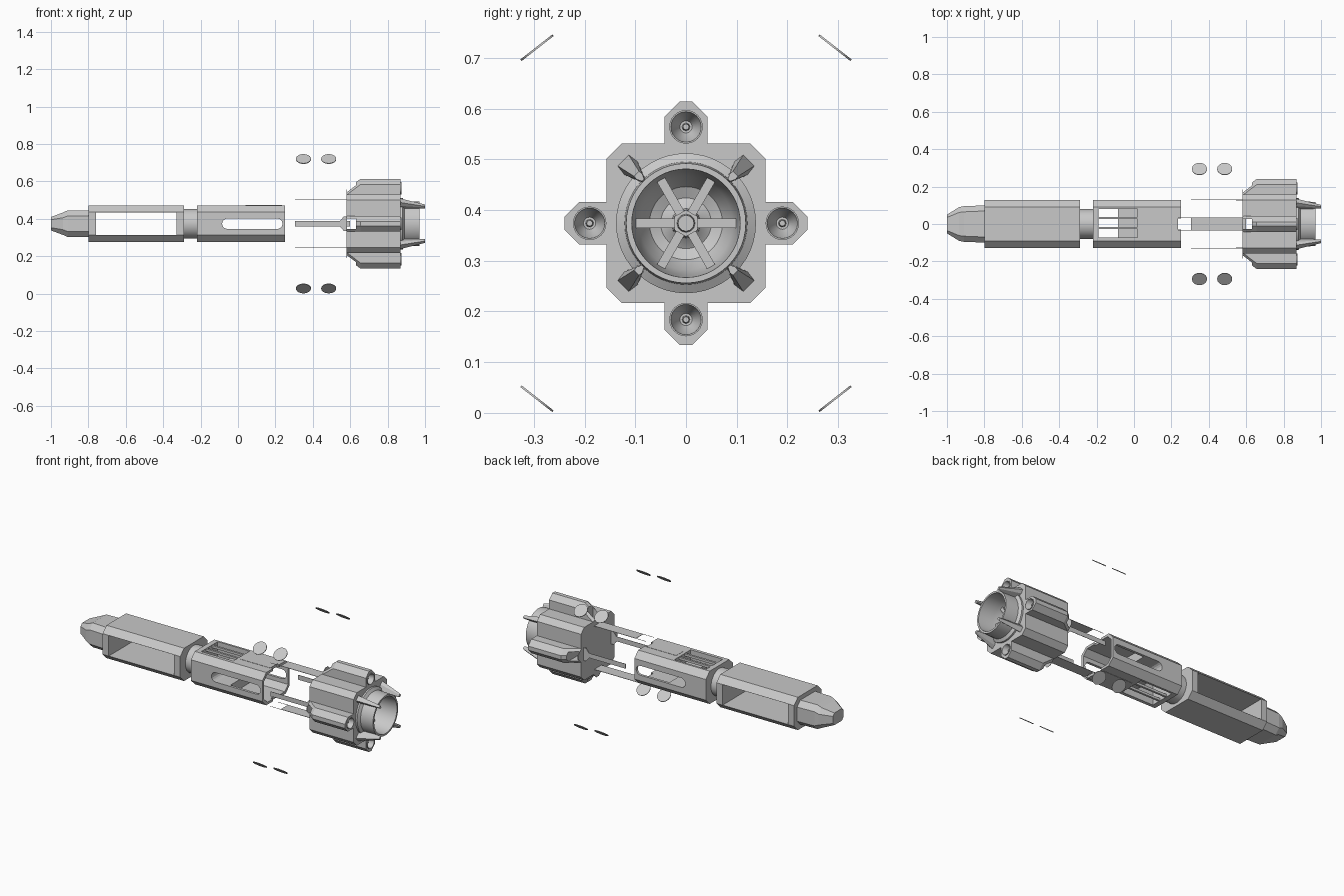
import bpy, bmesh
from math import pi, cos, sin
from mathutils import Matrix, Vector

AXIS_Z = 0.374
cube = bpy.data.objects.get("Cube")
if cube:
    bpy.data.objects.remove(cube)

grey = bpy.data.materials.new("hull_grey")
grey.use_nodes = True
grey.diffuse_color = (0.58, 0.58, 0.58, 1)
grey.node_tree.nodes["Principled BSDF"].inputs["Base Color"].default_value = (0.58, 0.58, 0.58, 1)


def finish(name, bm, smooth=False):
    bmesh.ops.recalc_face_normals(bm, faces=bm.faces[:])
    mesh = bpy.data.meshes.new(name)
    bm.to_mesh(mesh)
    bm.free()
    mesh.materials.append(grey)
    ob = bpy.data.objects.new(name, mesh)
    ob.location.z = AXIS_Z
    bpy.context.scene.collection.objects.link(ob)
    if smooth:
        bpy.ops.object.select_all(action='DESELECT')
        ob.select_set(True)
        bpy.context.view_layer.objects.active = ob
        bpy.ops.object.shade_smooth_by_angle(angle=0.6)
    return ob


def loft(name, sections, turn=0.0, smooth=False):
    """Skin matching (y, z) outlines placed along x, turned about the long axis."""
    bm = bmesh.new()
    rings = [[bm.verts.new((x, y, z)) for y, z in pts] for x, pts in sections]
    for a, b in zip(rings, rings[1:]):
        for i in range(len(a)):
            j = (i + 1) % len(a)
            bm.faces.new((a[i], a[j], b[j], b[i]))
    bm.faces.new(rings[0])
    bm.faces.new(rings[-1])
    bmesh.ops.transform(bm, matrix=Matrix.Rotation(turn, 4, 'X'), verts=bm.verts)
    return finish(name, bm, smooth)


def octagon(hy, hz, c):
    return [(hy, hz - c), (hy - c, hz), (c - hy, hz), (-hy, hz - c),
            (-hy, c - hz), (c - hy, -hz), (hy - c, -hz), (hy, c - hz)]


def rect(y0, y1, z0, z1):
    return [(y0, z0), (y1, z0), (y1, z1), (y0, z1)]


def circle(r, n=32, cy=0.0, cz=0.0):
    return [(cy + r * cos(2 * pi * i / n), cz + r * sin(2 * pi * i / n)) for i in range(n)]


def box(name, x0, x1, y0, y1, z0, z1, turn=0.0):
    return loft(name, [(x, rect(y0, y1, z0, z1)) for x in (x0, x1)], turn)


def revolve(name, profile, cy=0.0, cz=0.0, n=32):
    """Spin an (x, radius) profile about the long axis, open at both ends."""
    bm = bmesh.new()
    rings = [[bm.verts.new((x, y, z)) for y, z in circle(r, n, cy, cz)] for x, r in profile]
    for a, b in zip(rings, rings[1:]):
        for i in range(n):
            j = (i + 1) % n
            bm.faces.new((a[i], a[j], b[j], b[i]))
    return finish(name, bm, True)


def cut(ob, *cutters):
    """Subtract the cutters, keep the result and discard the cutters."""
    for c in cutters:
        m = ob.modifiers.new("cut", 'BOOLEAN')
        m.object, m.operation, m.solver = c, 'DIFFERENCE', 'EXACT'
    bpy.context.view_layer.update()
    ev = ob.evaluated_get(bpy.context.evaluated_depsgraph_get())
    mesh = bpy.data.meshes.new_from_object(ev)
    ob.modifiers.clear()
    ob.data = mesh
    for c in cutters:
        bpy.data.objects.remove(c)


# Nose
loft("nose", [(-1, octagon(.05, .036, .015)), (-.935, octagon(.09, .06, .028)),
              (-.91, octagon(.095, .072, .03)), (-.79, octagon(.1, .072, .03))])

# Forward body with the open bay
hull = octagon(.128, .0975, .036)
front_body = loft("forward_body", [(-.8, hull), (-.29, hull)])
cut(front_body, box("bay", -.76, -.33, -.2, .2, -.061, .061))

# Neck
loft("neck", [(-.3, circle(.08)), (-.21, circle(.08))], smooth=True)

# Middle body: open rear, side slot, barred hatches
mid = loft("middle_body", [(-.22, hull), (.25, hull)])
inner = octagon(.113, .083, .031)
slot_bm = bmesh.new()
ends = [(.21, -pi / 2), (-.057, pi / 2)]
outline = [(cx + .028 * cos(a0 + pi * i / 8), .028 * sin(a0 + pi * i / 8))
           for cx, a0 in ends for i in range(9)]
near, far = [[slot_bm.verts.new((x, y, z)) for x, z in outline] for y in (-.2, .2)]
slot_bm.faces.new(near)
slot_bm.faces.new(far)
for i in range(len(near)):
    j = (i + 1) % len(near)
    slot_bm.faces.new((near[i], near[j], far[j], far[i]))
cut(mid,
    loft("hollow", [(.03, inner), (.3, inner)]),
    finish("slot", slot_bm),
    box("hatch_through", -.19, -.085, -.073, .08, -.2, .2),
    box("hatch_top", -.0851, .02, -.073, .08, .04, .2),
    box("hatch_bottom", -.0851, .02, -.073, .08, -.2, -.04),
    box("rear_notch", .236, .3, -.029, .029, -.2, .2))
for s, side in ((1, "top"), (-1, "bottom")):
    for y in (.032, -.022):
        z0, z1 = sorted((s * .082, s * .096))
        box(side + "_hatch_bar", -.195, .025, y - .006, y + .006, z0, z1)
    z0, z1 = sorted((s * .097, s * .099))
    box(side + "_panel", .04, .236, -.034, .034, z0, z1)

# Thin struts joining the middle body to the engine
for k in range(4):
    t = k * pi / 2
    w = .034 if k % 2 == 0 else .014
    box("strut", .305, .6, -w, w, .128, .13, t)
    if k % 2 == 0:
        for y in (-.035, .032):
            box("strut_frame_rail", .236, .306, y, y + .003, .1285, .1295, t)
    else:
        loft("strut_bracket", [(.545, rect(-.014, .014, .126, .132)),
                               (.565, rect(-.038, .038, .126, .132)),
                               (.582, rect(-.038, .038, .126, .132))], t)

# Engine block
block = octagon(.157, .157, .03)
core = loft("engine_block", [(.58, block), (.87, block)])
cut(core,
    box("cross_hole_side", .583, .63, -.3, .3, -.028, .028),
    box("cross_hole_top", .583, .63, -.028, .028, -.3, .3),
    loft("nozzle_recess", [(.77, circle(.104)), (.9, circle(.104))]))


def arm_outline(tip):
    return [(-.042, .15), (.042, .15), (.042, tip - .03),
            (.012, tip), (-.012, tip), (-.042, tip - .03)]


# Four arms with small thrusters
for k in range(4):
    t = k * pi / 2
    arm = loft("engine_arm", [(.58, arm_outline(.183)), (.655, arm_outline(.24)),
                              (.87, arm_outline(.24))], t)
    cy, cz = -.19 * sin(t), .19 * cos(t)
    cut(arm, box("arm_hole", .583, .63, -.028, .028, .1, .3, t),
        loft("thruster_recess", [(.82, circle(.031, 24, cy, cz)), (.9, circle(.031, 24, cy, cz))]))
    revolve("thruster_bell", [(.87, .033), (.874, .033), (.874, .03), (.85, .024),
                              (.825, .012), (.825, .001)], cy, cz, 24)
    loft("thruster_stud", [(.824, circle(.008, 8, cy, cz)), (.855, circle(.006, 8, cy, cz))])

# Main nozzle, hub and vanes
revolve("main_nozzle", [(.868, .138), (.88, .138), (.89, .121), (.97, .118), (.97, .107),
                        (.88, .102), (.82, .092), (.785, .072), (.775, .05),
                        (.785, .032), (.8, .02)], n=48)
loft("nozzle_hub", [(.775, circle(.03, 12)), (.85, circle(.026, 12)), (.85, circle(.018, 12)),
                    (.88, circle(.016, 12))])
for k in range(6):
    box("nozzle_vane", .84, .862, -.009, .009, .022, .102, pi / 2 + k * pi / 3)

# Tapered diagonal fins
for k in range(4):
    loft("rear_fin", [(.86, [(-.004, .115), (.004, .115), (.019, .155), (.016, .178),
                             (-.016, .178), (-.019, .155)]),
                      (1, [(-.003, .12), (.003, .12), (.008, .13), (.007, .138),
                           (-.007, .138), (-.008, .13)])], pi / 4 + k * pi / 2)

# Free-floating discs
for sy in (1, -1):
    for sz in (1, -1):
        for x in (.35, .485):
            bm = bmesh.new()
            bmesh.ops.create_cone(bm, cap_ends=True, segments=32, radius1=.04, radius2=.04, depth=.004)
            normal = Vector((0, sy * .05, sz * .064))
            spin = normal.to_track_quat('Z', 'X').to_matrix().to_4x4()
            place = Matrix.Translation((x, sy * .294, sz * .346))
            bmesh.ops.transform(bm, matrix=place @ spin, verts=bm.verts)
            finish("floating_disc", bm)
